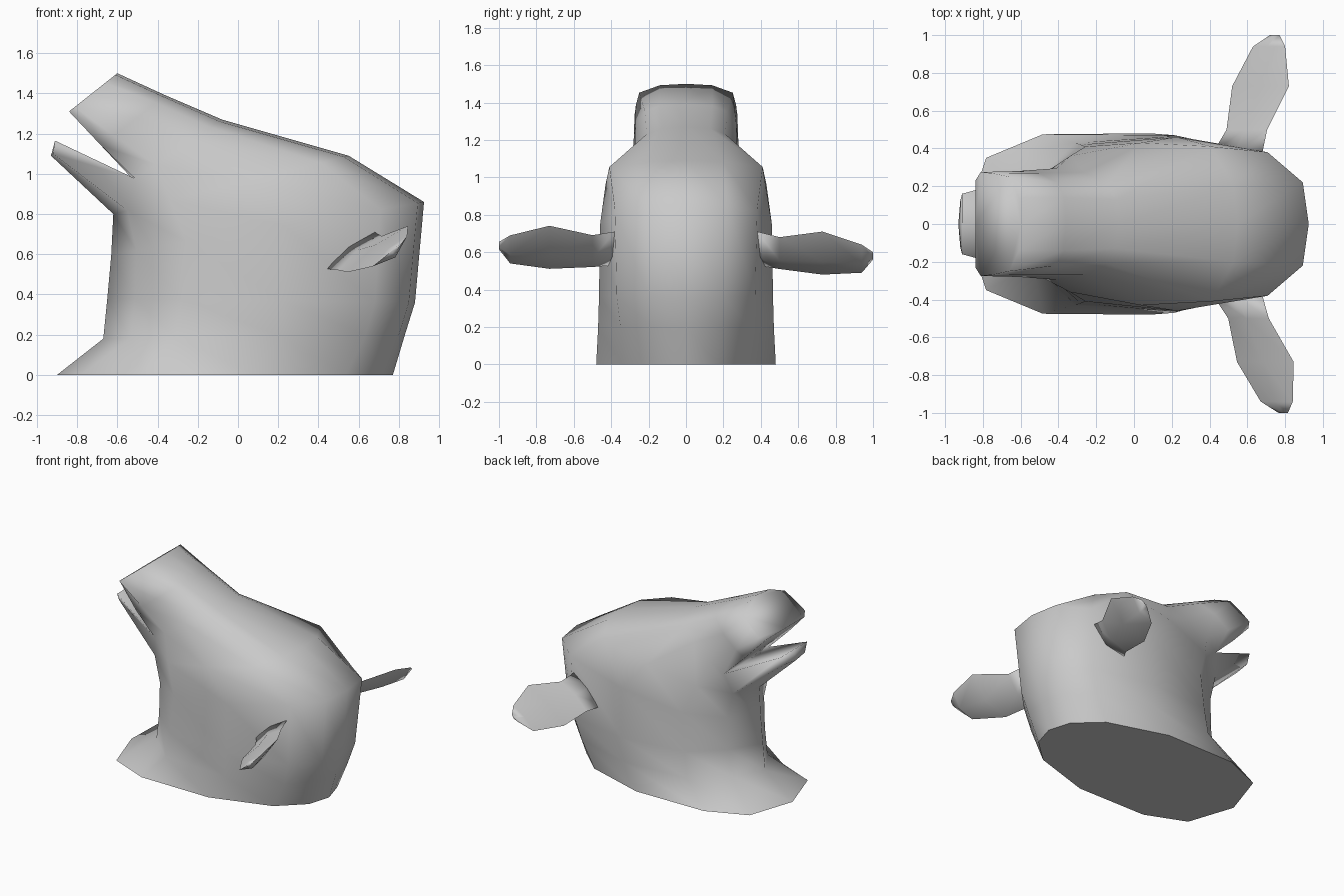
import bpy, bmesh
from mathutils import Vector

old = bpy.data.objects.get("Cube")
if old:
    bpy.data.objects.remove(old, do_unlink=True)

grey = bpy.data.materials.new("plain grey")
grey.use_nodes = True
colour = (0.59, 0.59, 0.59, 1)
grey.diffuse_color = colour
grey.node_tree.nodes["Principled BSDF"].inputs["Base Color"].default_value = colour


def bridge(bm, a, b, skip=()):
    """Join two closed loops of vertices with quads."""
    n = len(a)
    for i in range(n):
        if i not in skip:
            j = (i + 1) % n
            bm.faces.new((a[i], a[j], b[j], b[i]))


def add_ring(bm, points):
    return [bm.verts.new(p) for p in points]


def finish(bm, name):
    """Smooth shade, then turn the mesh into an object."""
    bmesh.ops.recalc_face_normals(bm, faces=bm.faces)
    for face in bm.faces:
        face.smooth = True
    mesh = bpy.data.meshes.new(name)
    bm.to_mesh(mesh)
    bm.free()
    mesh.materials.append(grey)
    bpy.context.collection.objects.link(bpy.data.objects.new(name, mesh))


def section(low, high, sides):
    """Symmetric ring between a lower and an upper centre point (x, z);
    sides lists (fraction from low to high, half width)."""
    a, b = Vector((low[0], 0, low[1])), Vector((high[0], 0, high[1]))
    half = [a.lerp(b, t) + Vector((0, w, 0)) for t, w in sides]
    other = [Vector((p.x, -p.y, p.z)) for p in reversed(half)]
    return [a] + half + [b] + other


# Neck, skull and upper muzzle in one skin, turning from the flat base to the nose
sections = [
    section((-.90, 0), (.77, 0), [(.07, .35), (.25, .475), (.59, .48), (.86, .34), (.97, .17)]),
    section((-.67, .18), (.83, .2), [(.09, .22), (.24, .43), (.59, .47), (.87, .35), (.98, .18)]),
    section((-.65, .38), (.88, .36), [(.09, .22), (.24, .42), (.57, .465), (.87, .37), (.98, .2)]),
    section((-.63, .6), (.925, .86), [(.08, .22), (.24, .41), (.55, .46), (.86, .38), (.98, .22)]),
    section((-.62, .8), (.55, 1.09), [(.06, .22), (.24, .36), (.56, .43), (.88, .41), (.98, .2)]),
    section((-.52, .97), (-.08, 1.27), [(.02, .27), (.25, .295), (.6, .27), (.87, .21), (.97, .13)]),
    section((-.68, 1.14), (-.36, 1.39), [(0, .26), (.2, .28), (.55, .27), (.85, .22), (.97, .14)]),
    section((-.84, 1.31), (-.60, 1.50), [(0, .23), (.12, .275), (.4, .268), (.75, .25), (.96, .14)]),
]
bm = bmesh.new()
loops = [add_ring(bm, points) for points in sections]
throat, mouth = loops[4], loops[5]
last = len(throat) - 1
for a, b in zip(loops, loops[1:]):
    bridge(bm, a, b, (0, last) if a is throat else ())
base = bm.faces.new(loops[0])
for edge in base.edges:
    edge.smooth = False
bm.faces.new(loops[-1])

# Open lower jaw, drawn out of the gap between throat and mouth corner
gap = [throat[last], throat[0], throat[1], mouth[1], mouth[0], mouth[last]]
tip = add_ring(bm, [(-.92, -.12, 1.10), (-.93, 0, 1.09), (-.92, .12, 1.10),
                    (-.91, .16, 1.165), (-.91, 0, 1.165), (-.91, -.16, 1.165)])
bridge(bm, gap, tip)
bm.faces.new(tip)
finish(bm, "head_and_jaw")

# Ears: thin leaf sections (distance out, front edge, rear edge, thickness)
leaf = [
    (.38, (.42, .53), (.68, .71), .05),
    (.50, (.49, .51), (.705, .68), .05),
    (.73, (.52, .48), (.82, .71), .06),
    (.94, (.63, .49), (.80, .64), .04),
    (1.0, (.72, .56), (.77, .60), .01),
]


def ear(name, side, shift_x, shift_z):
    bm = bmesh.new()
    rings = []
    for out, front, rear, thick in leaf:
        k = (out - leaf[0][0]) / (1 - leaf[0][0])
        move = Vector((shift_x * k, 0, shift_z * k))
        a = Vector((front[0], side * out, front[1])) + move
        b = Vector((rear[0], side * out, rear[1])) + move
        d = (b - a).normalized()
        normal = Vector((-d.z, 0, d.x)) * thick
        middle = a.lerp(b, .5)
        rings.append(add_ring(bm, [a, middle + normal * .4, b, middle - normal]))
    for a, b in zip(rings, rings[1:]):
        bridge(bm, a, b)
        # crisp rim along both edges of the leaf
        for i in (0, 2):
            bm.edges.get((a[i], b[i])).smooth = False
    bm.faces.new(rings[0])
    bm.faces.new(rings[-1])
    finish(bm, name)


ear("left_ear", 1, 0, 0)
ear("right_ear", -1, .045, .055)
